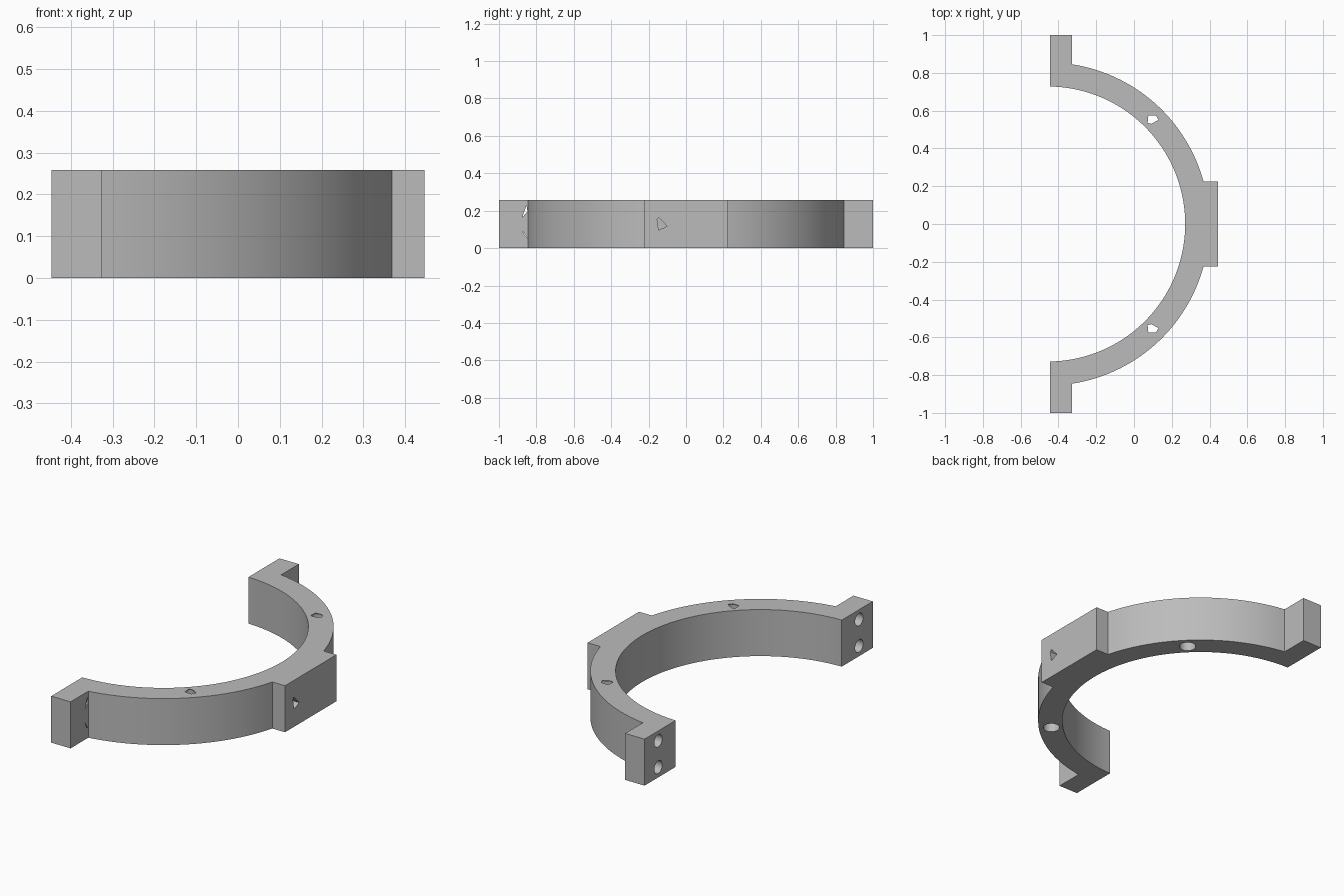
import bpy
import bmesh
from math import acos, asin, cos, sin, radians
from mathutils import Matrix, Vector

old = bpy.data.objects.get("Cube")
if old:
    bpy.data.objects.remove(old, do_unlink=True)

H, END, HALF = 0.258, 0.446, 1.0      # height, x extent, y extent
CX, R_IN, R_OUT = -0.457, 0.728, 0.855
TAB_X, PAD_Y = -0.327, 0.225
SKIN = 0.004                          # thin wall left over the bores

grey = bpy.data.materials.new("plain grey")
grey.use_nodes = True
colour = (0.5, 0.5, 0.5, 1)
grey.diffuse_color = colour
grey.node_tree.nodes["Principled BSDF"].inputs["Base Color"].default_value = colour


def prism(name, points, vector):
    """Extrude a closed planar outline along a vector."""
    bm = bmesh.new()
    face = bm.faces.new([bm.verts.new(p) for p in points])
    out = bmesh.ops.extrude_face_region(bm, geom=[face])
    verts = [v for v in out["geom"] if isinstance(v, bmesh.types.BMVert)]
    bmesh.ops.translate(bm, vec=vector, verts=verts)
    bmesh.ops.recalc_face_normals(bm, faces=bm.faces)
    mesh = bpy.data.meshes.new(name)
    bm.to_mesh(mesh)
    bm.free()
    obj = bpy.data.objects.new(name, mesh)
    bpy.context.collection.objects.link(obj)
    mesh.materials.append(grey)
    return obj


def arc(radius, start, end, steps):
    angles = [start + (end - start) * i / steps for i in range(steps + 1)]
    return [(CX + radius * cos(a), radius * sin(a), 0) for a in angles]


def circle(centre, radius, axis, steps=24):
    turn = Vector((0, 0, 1)).rotation_difference(Vector(axis)).to_matrix()
    return [Vector(centre) + turn @ Vector((radius * cos(radians(360 * i / steps)),
            radius * sin(radians(360 * i / steps)), 0)) for i in range(steps)]


# Half ring with end tabs and a flat pad, as one outline
tab_angle = acos((TAB_X - CX) / R_OUT)
pad_angle = asin(PAD_Y / R_OUT)
in_angle = acos((-END - CX) / R_IN)
outline = [(-END, -HALF, 0), (TAB_X, -HALF, 0)]
outline += arc(R_OUT, -tab_angle, -pad_angle, 36)
outline += [(END, -PAD_Y, 0), (END, PAD_Y, 0)]
outline += arc(R_OUT, pad_angle, tab_angle, 36)
outline += [(TAB_X, HALF, 0), (-END, HALF, 0)]
outline += arc(R_IN, in_angle, -in_angle, 80)
bracket = prism("half_ring_bracket", outline, (0, 0, H))

cutters = []
for side in (-1, 1):
    # Vertical bores from below, with a small opening on top
    cutters.append(prism("ring_bore", circle((0.10, side * 0.558, -0.02), 0.043, (0, 0, 1)),
                         (0, 0, H + 0.02 - SKIN)))
    slot = [(0.072, 0.535), (0.092, 0.53), (0.13, 0.551), (0.116, 0.574), (0.076, 0.574)]
    cutters.append(prism("ring_slot", [(x, side * y, H - 0.02) for x, y in slot], (0, 0, 0.04)))
    # Bolt bores in the tabs
    for z in (0.057, 0.203):
        cutters.append(prism("tab_bore", circle((-END - 0.02, side * 0.88, z), 0.035, (1, 0, 0)),
                             (TAB_X + END + 0.02 - SKIN, 0, 0)))

# Sliver openings on the outer face of the right tab, and the notch in the pad
slivers = [[(-0.875, 0.165), (-0.853, 0.229), (-0.847, 0.195)],
           [(-0.875, 0.096), (-0.847, 0.053), (-0.862, 0.066)]]
for sliver in slivers:
    cutters.append(prism("tab_sliver", [(TAB_X - 0.015, y, z) for y, z in sliver], (0.02, 0, 0)))
notch = [(-0.155, 0.155), (-0.146, 0.165), (-0.101, 0.117), (-0.146, 0.096)]
cutters.append(prism("pad_notch", [(END - 0.08, y, z) for y, z in notch], (0.1, 0, 0)))

for cutter in cutters:
    mod = bracket.modifiers.new(cutter.name, "BOOLEAN")
    mod.operation = "DIFFERENCE"
    mod.solver = "EXACT"
    mod.object = cutter
    cutter.hide_render = True
    cutter.hide_set(True)

# Bake the cuts, remove the cutters, smooth the curved walls
graph = bpy.context.evaluated_depsgraph_get()
bracket_mesh = bpy.data.meshes.new_from_object(bracket.evaluated_get(graph))
bracket.modifiers.clear()
bracket.data = bracket_mesh
for cutter in cutters:
    bpy.data.objects.remove(cutter, do_unlink=True)
bpy.ops.object.select_all(action="DESELECT")
bpy.context.view_layer.objects.active = bracket
bracket.select_set(True)
bpy.ops.object.shade_smooth_by_angle(angle=radians(20))
